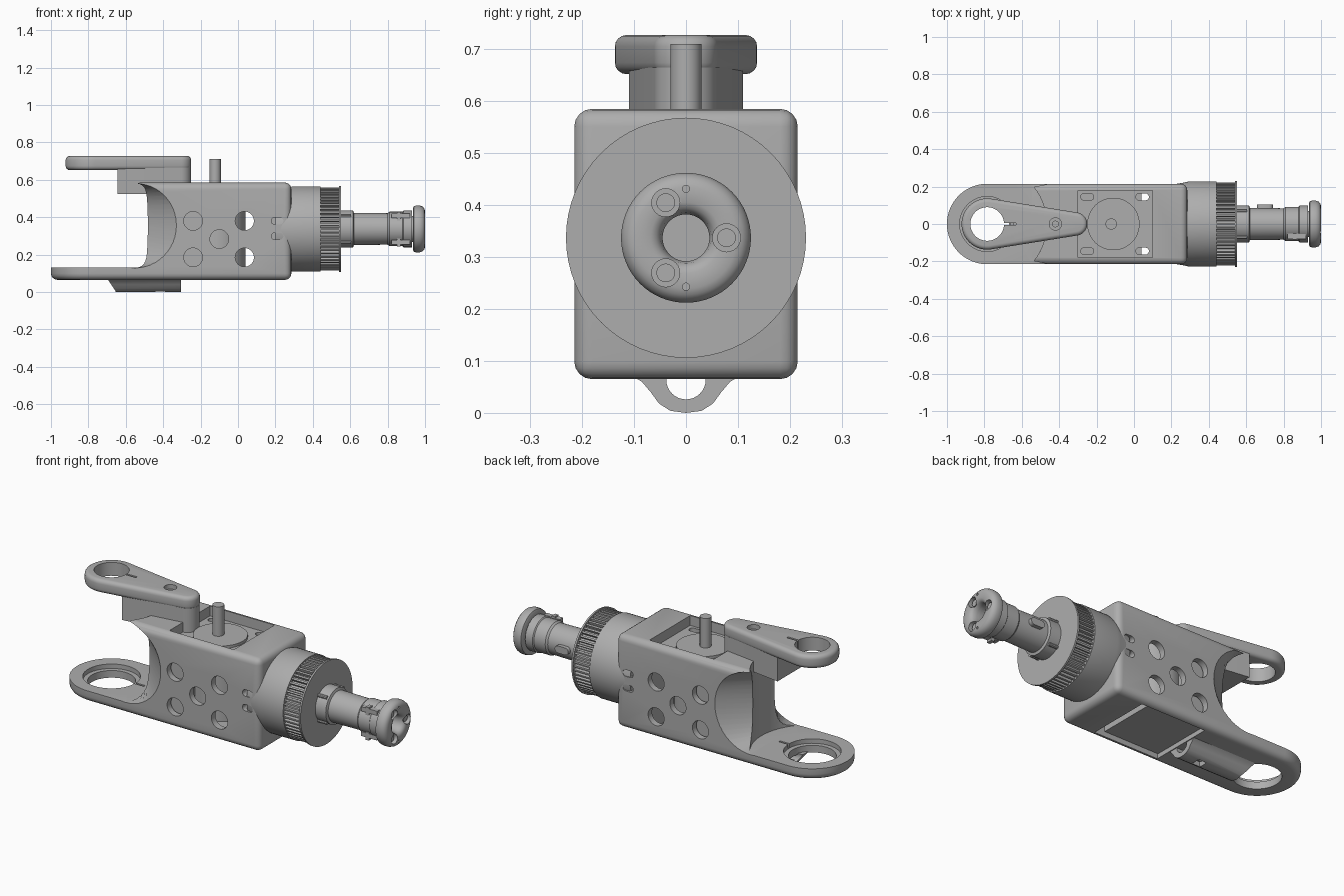
import bpy, bmesh, math
from math import cos, sin, pi
from mathutils import Vector

if "Cube" in bpy.data.objects:
    bpy.data.objects.remove(bpy.data.objects["Cube"])

AXIS_Z = 0.337      # height of the drive axis
PIVOT = -0.785      # x of the hinge holes

grey = bpy.data.materials.new("plain grey")
grey.use_nodes = True
grey.diffuse_color = (0.42, 0.42, 0.42, 1)
grey.node_tree.nodes["Principled BSDF"].inputs["Base Color"].default_value = (0.42, 0.42, 0.42, 1)


def finish(name, bm):
    bmesh.ops.recalc_face_normals(bm, faces=bm.faces)
    mesh = bpy.data.meshes.new(name)
    bm.to_mesh(mesh)
    bm.free()
    mesh.materials.append(grey)
    ob = bpy.data.objects.new(name, mesh)
    bpy.context.collection.objects.link(ob)
    return ob


def prism(name, pts, lo, hi, axis="z", mid=None):
    """Extrude an outline along an axis; mid optionally remaps the far end."""
    place = {"x": lambda a, b, t: (t, a, b), "y": lambda a, b, t: (a, t, b),
             "z": lambda a, b, t: (a, b, t)}[axis]
    bm = bmesh.new()
    near = [bm.verts.new(place(a, b, lo)) for a, b in pts]
    far = [bm.verts.new(place(a, b, hi)) for a, b in (mid or pts)]
    bm.faces.new(near)
    bm.faces.new(far[::-1])
    n = len(pts)
    for i in range(n):
        j = (i + 1) % n
        bm.faces.new((near[i], near[j], far[j], far[i]))
    return finish(name, bm)


def arc(cx, cy, rx, ry=None, a0=0, a1=2 * pi, n=48, closed=False):
    ry = ry or rx
    d = n - 1 if closed else n
    return [(cx + rx * cos(a0 + (a1 - a0) * i / d), cy + ry * sin(a0 + (a1 - a0) * i / d))
            for i in range(n)]


def rect(x0, x1, y0, y1):
    return [(x0, y0), (x1, y0), (x1, y1), (x0, y1)]


def slot(cx, cy, w, h):
    r, d = h / 2, (w - h) / 2
    return (arc(cx + d, cy, r, None, -pi / 2, pi / 2, 8, True)
            + arc(cx - d, cy, r, None, pi / 2, 1.5 * pi, 8, True))


def lathe(name, profile, n=64):
    """Spin a closed (x, radius) profile about the drive axis."""
    bm = bmesh.new()
    rings = [[bm.verts.new((x, r * cos(2 * pi * i / n), AXIS_Z + r * sin(2 * pi * i / n)))
              for i in range(n)] for x, r in profile]
    for k, ring in enumerate(rings):
        nxt = rings[(k + 1) % len(rings)]
        for i in range(n):
            j = (i + 1) % n
            bm.faces.new((ring[i], ring[j], nxt[j], nxt[i]))
    return finish(name, bm)


def apply(ob):
    dg = bpy.context.evaluated_depsgraph_get()
    mesh = bpy.data.meshes.new_from_object(ob.evaluated_get(dg))
    ob.modifiers.clear()
    ob.data = mesh


def bevel(ob, width, segments=4):
    m = ob.modifiers.new("round", "BEVEL")
    m.width, m.segments = width, segments
    m.limit_method, m.angle_limit = "ANGLE", math.radians(40)
    apply(ob)


def cut(ob, *cutters):
    for c in cutters:
        m = ob.modifiers.new("cut", "BOOLEAN")
        m.operation, m.object, m.solver = "DIFFERENCE", c, "EXACT"
        apply(ob)
        bpy.data.objects.remove(c)


# Housing with its rounded lower fork arm
body = prism("housing", [(0.285, -0.215), (0.285, 0.215)]
             + arc(PIVOT, 0, 0.215, None, pi / 2, 1.5 * pi, 40, True), 0.065, 0.585)
bevel(body, 0.034)
cut(body,
    prism("fork_gap", rect(-1.2, -0.55, -0.4, 0.4), 0.13, 0.8),
    prism("fork_curve", arc(PIVOT, 0, 0.318, n=64), 0.13, 0.8),
    prism("lower_hole", arc(PIVOT, 0, 0.122), 0, 0.3),
    prism("lower_counterbore", arc(PIVOT, 0, 0.147), 0.105, 0.3),
    prism("lower_key", rect(-0.66, -0.58, -0.006, 0.006), 0.11, 0.2),
    prism("motor_bay", rect(-0.30, 0.10, -0.18, 0.18), 0, 0.8))
# Scooped flanks, wide outside and shallow inside
for s in (1, -1):
    cut(body, prism("flank_scoop", arc(-0.55, 0.355, 0.24, 0.228), s * 0.23, s * 0.09, "y",
                    arc(-0.55, 0.355, 0.06, 0.215)))
# Holes through both side walls
for x, z in ((-0.24, 0.38), (-0.24, 0.185), (0.035, 0.38), (0.035, 0.185), (-0.10, 0.283)):
    cut(body, prism("side_hole", arc(x, z, 0.05, n=32), -0.3, 0.3, "y"))
for z in (0.38, 0.298):
    for s in (1, -1):
        cut(body, prism("side_slot", slot(0.21, z, 0.065, 0.037), s * 0.15, s * 0.3, "y"))

# Motor inside the bay, with mounting plate, boss and output pin
plate = prism("motor_mount", rect(-0.302, 0.102, -0.182, 0.182), 0.50, 0.53)
for x in (-0.25, 0.045):
    for s in (1, -1):
        cut(plate, prism("mount_slot", slot(x, s * 0.145, 0.07, 0.037), 0.4, 0.6))
prism("motor", arc(-0.11, 0, 0.15), 0.12, 0.51)
prism("motor_boss", arc(-0.11, 0, 0.14), 0.52, 0.545)
prism("motor_pin", arc(-0.122, 0, 0.03, n=32), 0.52, 0.71)
prism("motor_base", rect(-0.302, 0.04, -0.175, 0.175), 0.09, 0.125)
prism("motor_side_fill", rect(-0.302, -0.17, -0.17, 0.17), 0.12, 0.50)


# Upper fork arm: tapered outline with a pedestal below
def teardrop(r0, r1, x1):
    a = math.acos((r0 - r1) / (x1 - PIVOT))
    return (arc(PIVOT, 0, r0, None, a, 2 * pi - a, 32, True)
            + arc(x1, 0, r1, None, -a, a, 16, True))


arm = prism("upper_arm", teardrop(0.137, 0.062, -0.312), 0.652, 0.727)
bevel(arm, 0.022)
cut(arm,
    prism("arm_hole", arc(PIVOT, 0, 0.09), 0.5, 0.9),
    prism("arm_key", rect(-0.71, -0.63, -0.006, 0.006), 0.6, 0.9),
    prism("arm_screw_hole", arc(-0.42, 0, 0.033, n=24), 0.69, 0.9))
prism("arm_screw", arc(-0.42, 0, 0.018, n=20), 0.68, 0.71)
pedestal = prism("arm_pedestal", teardrop(0.128, 0.061, -0.312), 0.525, 0.665)
cut(pedestal, prism("pedestal_end", rect(-1.0, -0.645, -0.3, 0.3), 0.4, 0.8))

# Cable tunnel under the housing
half = [(0.105, 0.072), (0.085, 0.06), (0.068, 0.04), (0.052, 0.018), (0.03, 0.004)]
tunnel = prism("cable_tunnel", half + [(0, 0)] + [(-y, z) for y, z in half[::-1]],
               -0.70, -0.305, "x")
cut(tunnel,
    prism("tunnel_bore", arc(0, 0.064, 0.038, n=32), -0.8, -0.2, "x"),
    prism("tunnel_slope", [(-0.8, -0.1), (-0.655, -0.1), (-0.655, 0.006), (-0.70, 0.072),
                           (-0.8, 0.072)], -0.2, 0.2, "y"),
    prism("tunnel_notch", rect(-0.44, -0.39, -0.025, 0.025), -0.1, 0.03))

# Round neck between housing and toothed ring
lathe("neck", [(0.2, 0.05), (0.2, 0.21), (0.27, 0.222), (0.295, 0.228), (0.44, 0.228), (0.44, 0.05)])

# Toothed ring with end flanges
TEETH = 60
gear = []
for i in range(TEETH):
    for off, r in ((-0.3, 0.207), (-0.2, 0.223), (0.2, 0.223), (0.3, 0.207)):
        a = 2 * pi * (i + off) / TEETH
        gear.append((r * cos(a), AXIS_Z + r * sin(a)))
prism("toothed_ring", gear, 0.435, 0.542, "x")
prism("ring_flange", arc(0, AXIS_Z, 0.231, n=64), 0.54, 0.55, "x")

# Hollow shaft with collars and a rounded, funnelled knob
lathe("shaft", [(0.5, 0.045), (0.5, 0.1), (0.615, 0.1), (0.62, 0.086), (0.80, 0.084),
                (0.81, 0.092), (0.88, 0.092), (0.885, 0.098), (0.93, 0.098), (0.93, 0.07),
                (0.95, 0.07), (0.95, 0.045)])
knob = lathe("knob", [(0.935, 0.045), (0.935, 0.11), (0.94, 0.122), (0.952, 0.125), (0.972, 0.125),
                      (0.987, 0.12), (0.996, 0.11), (1.0, 0.098), (1.0, 0.068), (0.995, 0.057),
                      (0.985, 0.049), (0.965, 0.045)])
for k in range(3):
    a = 2 * pi * k / 3
    y, z = 0.078 * cos(a), AXIS_Z + 0.078 * sin(a)
    cut(knob, prism("knob_hole", arc(y, z, 0.027, n=24), 0.965, 1.1, "x"))
    prism("knob_screw", arc(y, z, 0.018, n=20), 0.95, 0.985, "x")
for s in (1, -1):
    cut(knob, prism("knob_pinhole", arc(0, AXIS_Z + s * 0.094, 0.007, n=12), 0.97, 1.1, "x"))

# Small keys and clips on the shaft
prism("shaft_key", slot(0.70, AXIS_Z, 0.085, 0.04), 0.06, 0.105, "y")
for s in (1, -1):
    prism("shaft_clip", rect(0.82, 0.92, AXIS_Z + s * 0.07 - 0.012, AXIS_Z + s * 0.07 + 0.012),
          -0.08, -0.05, "y")
    prism("shaft_tab", rect(0.85, 0.87, AXIS_Z + s * 0.07 - 0.025, AXIS_Z + s * 0.07 + 0.02),
          -0.082, -0.05, "y")
for k in range(4):
    a = pi / 4 + k * pi / 2
    prism("collar_rib", arc(0.1 * cos(a), AXIS_Z + 0.1 * sin(a), 0.01, n=10), 0.55, 0.605, "x")

# Smooth shading with crisp edges
bpy.ops.object.select_all(action="DESELECT")
for ob in bpy.context.collection.objects:
    if ob.type == "MESH" and grey.name in ob.data.materials:
        ob.select_set(True)
        bpy.context.view_layer.objects.active = ob
bpy.ops.object.shade_smooth_by_angle(angle=math.radians(32))
